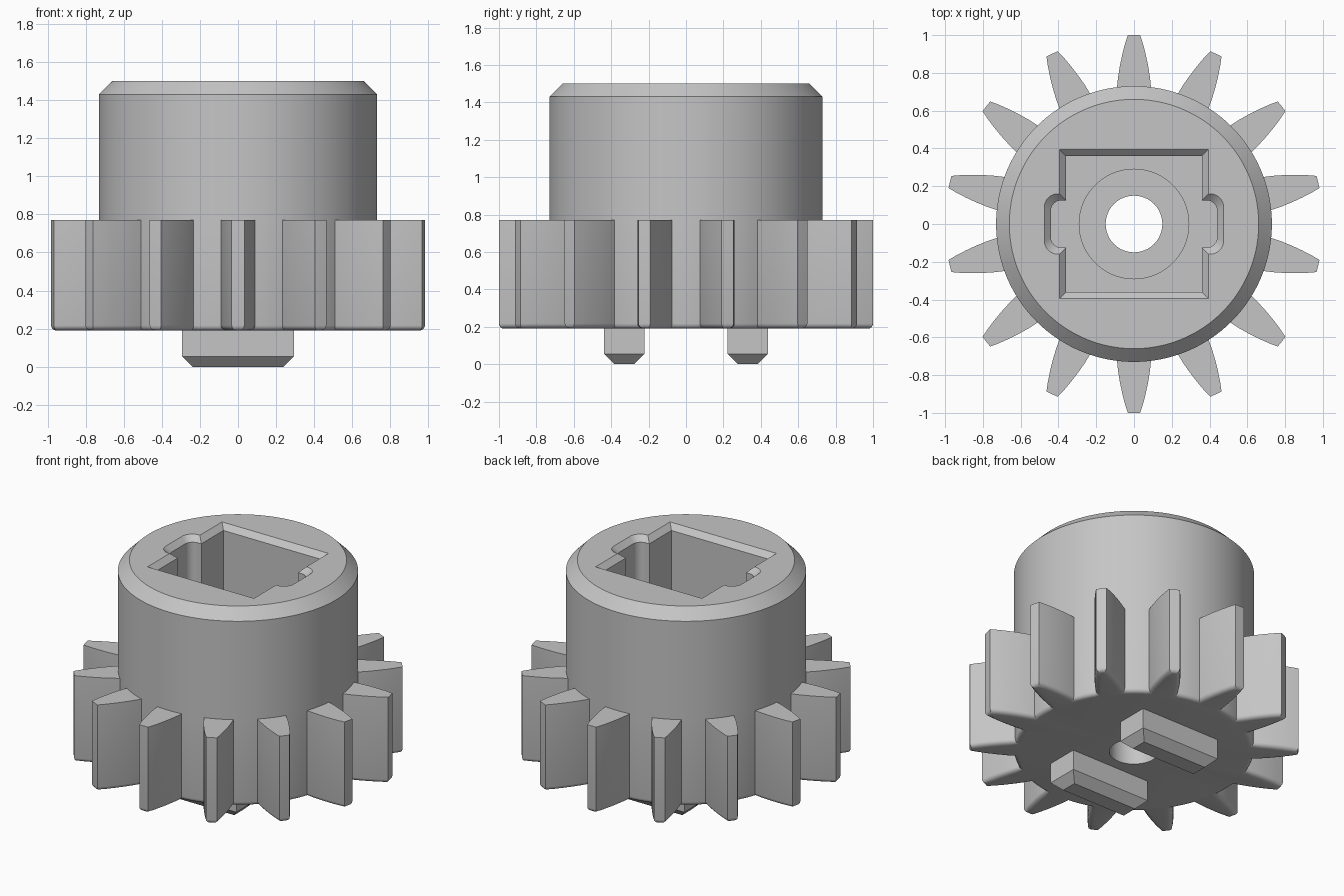
import bpy, bmesh
from math import cos, sin, pi, tau

cube = bpy.data.objects.get("Cube")
if cube:
    bpy.data.objects.remove(cube, do_unlink=True)

grey = bpy.data.materials.new("light grey")
grey.use_nodes = True
grey.diffuse_color = (0.56, 0.56, 0.56, 1)
grey.node_tree.nodes["Principled BSDF"].inputs["Base Color"].default_value = (0.56, 0.56, 0.56, 1)


def loft(name, rings):
    """Closed solid through counter-clockwise (outline, z) rings, from the bottom up."""
    bm = bmesh.new()
    loops = [[bm.verts.new((x, y, z)) for x, y in outline] for outline, z in rings]
    bm.faces.new(loops[0][::-1])
    bm.faces.new(loops[-1])
    n = len(loops[0])
    for low, high in zip(loops, loops[1:]):
        for i in range(n):
            j = (i + 1) % n
            bm.faces.new((low[i], low[j], high[j], high[i]))
    bmesh.ops.remove_doubles(bm, verts=bm.verts, dist=0.0001)
    mesh = bpy.data.meshes.new(name)
    bm.to_mesh(mesh)
    bm.free()
    mesh.materials.append(grey)
    ob = bpy.data.objects.new(name, mesh)
    bpy.context.collection.objects.link(ob)
    return ob


def circle(r, n=64):
    return [(r * cos(tau * i / n), r * sin(tau * i / n)) for i in range(n)]


def rectangle(hx, hy, cy=0):
    return [(-hx, cy - hy), (hx, cy - hy), (hx, cy + hy), (-hx, cy + hy)]


def gear_polar(inset=0.0, teeth=14):
    # (radius, half width) along one tooth flank, from root to tip
    flank = [(0.73, 0.09), (0.78, 0.085), (0.84, 0.075), (0.9, 0.062), (0.95, 0.049), (1.0, 0.033)]
    side = [(r - inset, (w - inset) / r) for r, w in flank]
    pitch = tau / teeth
    root, edge = side[0]
    gap = [(root, edge + (pitch - 2 * edge) * k / 6) for k in range(1, 6)]
    tooth = [(r, -a) for r, a in side] + [(side[-1][0], 0)] + side[::-1] + gap
    return [(r, pi / 2 + t * pitch + a) for t in range(teeth) for r, a in tooth]


def gear_outline(inset=0.0):
    return [(r * cos(a), r * sin(a)) for r, a in gear_polar(inset)]


def collar_outline(radius):
    # Circle with its points at the same angles as the gear outline
    return [(radius * cos(a), radius * sin(a)) for r, a in gear_polar()]


def socket_outline(grow):
    # Square with a rounded notch on the left and right
    s, h, d, r = 0.36 + grow, 0.125 + grow, 0.44 + grow, 0.055 + grow / 2
    arc = [(r * cos(pi / 2 * k / 8), r * sin(pi / 2 * k / 8)) for k in range(9)]
    quarter = [(d - r + x, h - r + y) for x, y in arc] + [(s, h), (s, s)]
    half = [(x, -y) for x, y in quarter[::-1]] + quarter
    return half + [(-x, -y) for x, y in half]


def cut(target, cutter):
    mod = target.modifiers.new("cut", 'BOOLEAN')
    mod.operation = 'DIFFERENCE'
    mod.solver = 'EXACT'
    mod.object = cutter
    bpy.context.view_layer.objects.active = target
    bpy.ops.object.modifier_apply(modifier=mod.name)
    bpy.data.objects.remove(cutter, do_unlink=True)


# Toothed wheel with a rounded lower edge, rising into the chamfered collar
ROUND = 0.027
rings = [(gear_outline(ROUND * (1 - sin(a))), 0.19 + ROUND * (1 - cos(a)))
         for a in (pi / 2 * k / 4 for k in range(5))]
rings += [(gear_outline(), 0.77), (collar_outline(0.73), 0.77),
          (collar_outline(0.73), 1.43), (collar_outline(0.66), 1.5)]
gear = loft("gear_body", rings)

# Square socket with a chamfered mouth, round recess and through hole
cut(gear, loft("socket_cutter", [(socket_outline(0), 0.72), (socket_outline(0), 1.465),
                                 (socket_outline(0.035), 1.5), (socket_outline(0.035), 1.55)]))
for radius, base, top in ((0.29, 0.5, 0.9), (0.15, 0.1, 0.7)):
    cut(gear, loft("bore_cutter", [(circle(radius), base), (circle(radius), top)]))

bpy.ops.object.select_all(action='DESELECT')
gear.select_set(True)
bpy.context.view_layer.objects.active = gear
bpy.ops.object.shade_smooth_by_angle(angle=pi / 6)

# Two chamfered drive tabs underneath
for name, y in (("front_tab", -0.33), ("back_tab", 0.33)):
    full = rectangle(0.295, 0.108, y)
    loft(name, [(rectangle(0.24, 0.053, y), 0), (full, 0.055), (full, 0.195)])
